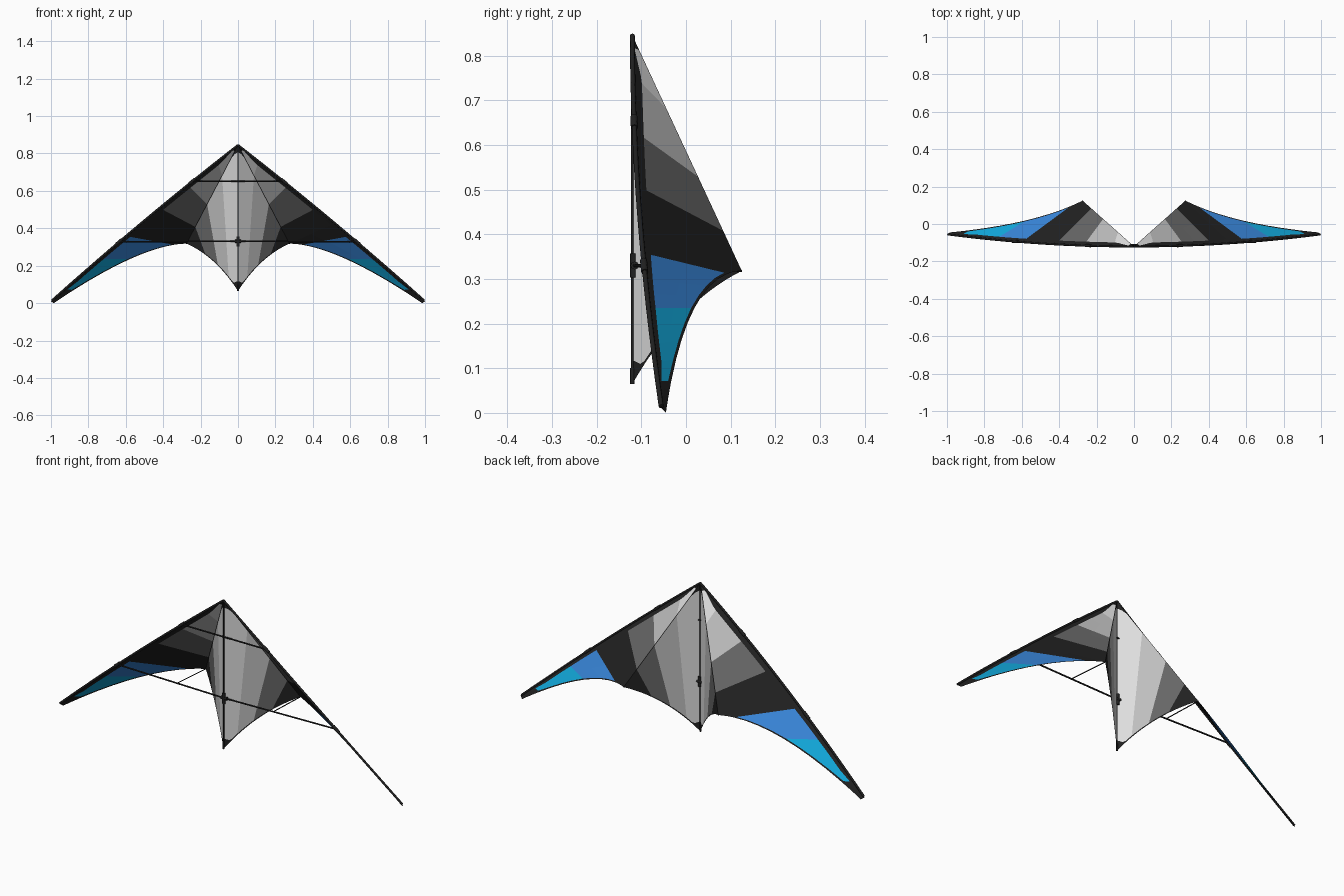
import bpy, bmesh, math
from mathutils import Vector as V

if "Cube" in bpy.data.objects:
    bpy.data.objects.remove(bpy.data.objects["Cube"])

COLOURS = {"pale_grey": (.74, .74, .74), "light_grey": (.52, .52, .52), "dark_grey": (.135, .135, .135),
           "black": (.015, .015, .015), "blue": (.04, .24, .70), "cyan": (.006, .40, .72)}
MATS = []
for n, c in COLOURS.items():
    m = bpy.data.materials.new(n)
    m.diffuse_color = (*c, 1)
    m.use_nodes = True
    m.node_tree.nodes["Principled BSDF"].inputs["Base Color"].default_value = m.diffuse_color
    MATS.append(m)
PALE, LIGHT, DARK, BLACK, BLUE, CYAN = range(6)

NOSE, TAIL = V((0, -.12, .845)), V((0, -.12, .065))
CORNER, TIP = V((.275, .125, .318)), V((.985, -.045, 0))


def bez(a, b, c, t):
    return a * (1 - t) ** 2 + b * 2 * t * (1 - t) + c * t * t


def leading(x):
    return V((x, -.12 + .065 * x * x, .845 - .835 * x + .06 * x * (1 - x)))


def back_edge(b):
    # ridge from nose to corner, then the curved trailing edge to the tip
    return NOSE.lerp(CORNER, b) if b <= 1 else bez(CORNER, V((.52, 0, .315)), TIP, b - 1)


def inner_edge(t):
    return bez(TAIL, V((.12, -.12 + .89 * .12, .25)), CORNER, t)


def make(name, bm):
    me = bpy.data.meshes.new(name)
    bm.to_mesh(me)
    bm.free()
    for m in MATS:
        me.materials.append(m)
    ob = bpy.data.objects.new(name, me)
    bpy.context.collection.objects.link(ob)
    return ob


def panel(name, rows, side):
    """Rows are (start, end, start tape, end tape, colour); tapes are black."""
    bm = bmesh.new()
    grid = []
    for p, q, dp, dq, _ in rows:
        ln = max((q - p).length, 1e-6)
        a, b = min(dp / ln, .3), 1 - min(dq / ln, .3)
        pts = [p.lerp(q, f) for f in (0, a, (a + b) / 2, b, 1)]
        grid.append([bm.verts.new((v.x * side, v.y, v.z)) for v in pts])
    for i in range(len(rows) - 1):
        for j in range(4):
            f = bm.faces.new((grid[i][j], grid[i][j + 1], grid[i + 1][j + 1], grid[i + 1][j]))
            f.material_index = BLACK if j in (0, 3) else rows[i][4]
    bmesh.ops.remove_doubles(bm, verts=bm.verts, dist=1e-5)
    bmesh.ops.recalc_face_normals(bm, faces=bm.faces)
    return make(name, bm)


def steps(keys, n):
    """Subdivide the colour boundaries evenly."""
    for k, l in zip(keys, keys[1:]):
        for i in range(n):
            t = i / n
            yield k[0] + (l[0] - k[0]) * t, k[1] + (l[1] - k[1]) * t, k[2]
    yield keys[-1]


def rod(name, pts, r, sides=8):
    cu = bpy.data.curves.new(name, 'CURVE')
    cu.dimensions = '3D'
    cu.bevel_depth = r
    cu.bevel_resolution = sides // 4
    cu.use_fill_caps = True
    sp = cu.splines.new('POLY')
    sp.points.add(len(pts) - 1)
    for s, p in zip(sp.points, pts):
        s.co = (*p, 1)
    cu.materials.append(MATS[BLACK])
    ob = bpy.data.objects.new(name, cu)
    bpy.context.collection.objects.link(ob)


# colour boundaries: (trailing side, leading side, colour after it)
OUTER = [(0, 0, BLACK), (.06, .035, PALE), (.31, .11, LIGHT), (.6, .27, DARK), (.83, .42, BLACK),
         (1, .52, BLACK), (1.13, .6, BLUE), (1.505, .745, CYAN), (1.88, .93, BLACK), (2, 1, BLACK)]
INNER = [(0, 0, PALE), (.31, .2, LIGHT), (.6, .42, DARK), (.83, .66, BLACK), (1, 1, BLACK)]

outer = [(back_edge(b), leading(x), .002 if b < 1 else .014, .03, c) for b, x, c in steps(OUTER, 4)]
inner = [(NOSE.lerp(CORNER, s), inner_edge(t), .002 + .035 * max(0, 1 - s / .1),
          .008 + .045 * max(0, 1 - s / .15), c) for s, t, c in steps(INNER, 5)]

for side, word in ((1, "right"), (-1, "left")):
    def at(x, y, z):
        return V((x * side, y, z))
    # sail panels
    panel(word + "_wing_sail", outer, side)
    panel(word + "_centre_sail", inner, side)
    # leading edge spar
    rod(word + "_leading_spar", [at(*leading(i / 16 * .995)) for i in range(17)], .0055)
    # lower spreader and standoff strut
    end = leading(.635)
    rod(word + "_lower_spreader", [at(0, -.115, .33), at(*end)], .004)
    rod(word + "_standoff", [at(.28, -.107, .33), at(*CORNER)], .0025)
    # sleeves where the spreaders meet the spar
    for k, x in (("lower", .635), ("upper", .245)):
        rod(f"{word}_{k}_sleeve", [at(*leading(x - .015)), at(*leading(x + .015))], .008)

# spine, upper spreader and central fittings
rod("spine", [NOSE, TAIL], .0035)
rod("upper_spreader", [leading(.245) * 1, V((-leading(.245).x, *leading(.245)[1:]))], .004)
rod("centre_fitting", [V((0, -.116, .303)), V((0, -.116, .357))], .009)
rod("centre_cross", [V((-.017, -.115, .33)), V((.017, -.115, .33))], .009)
rod("tail_cap", [TAIL, V((0, -.12, .10))], .005)
